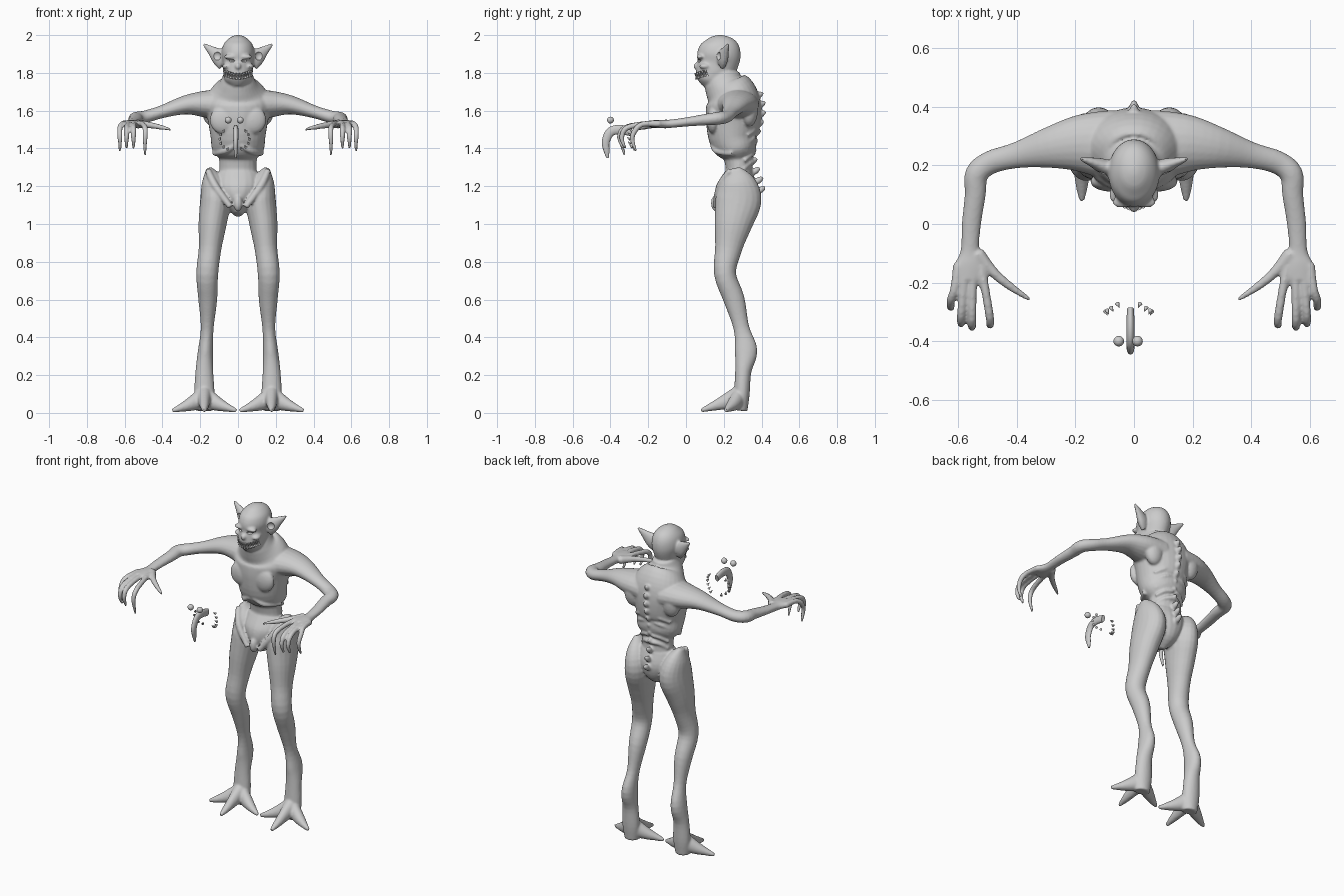
import bpy, bmesh, math
from mathutils import Vector, Matrix

default_cube = bpy.data.objects.get("Cube")
if default_cube:
    bpy.data.objects.remove(default_cube, do_unlink=True)

skin = bpy.data.materials.new("grey_skin")
skin.use_nodes = True
skin.diffuse_color = (0.6, 0.6, 0.6, 1)
skin.node_tree.nodes["Principled BSDF"].inputs["Base Color"].default_value = skin.diffuse_color

X, Y, Z = Vector((1, 0, 0)), Vector((0, 1, 0)), Vector((0, 0, 1))
SIDES = (1, -1)


def spline(points, steps):
    """Smooth interpolation through tuples (x, y, z, width, depth)."""
    pts = [points[0], *points, points[-1]]
    out = []
    for p, q, r, s in zip(pts, pts[1:], pts[2:], pts[3:]):
        for k in range(steps):
            t = k / steps
            out.append([0.5 * (2 * b + (c - a) * t + (2 * a - 5 * b + 4 * c - d) * t * t
                               + (3 * b - a - 3 * c + d) * t ** 3)
                        for a, b, c, d in zip(p, q, r, s)])
    out.append(list(points[-1]))
    return out


def tube(bm, points, ref=Z, side=1, steps=4, sides=20):
    """Loft ellipses along a path; ref sets the direction of the depth axis."""
    path = spline([(p[0] * side, *p[1:], *p[3:4] * (5 - len(p))) for p in points], steps)
    centres = [Vector(p[:3]) for p in path]
    rings = []
    for i, p in enumerate(path):
        tangent = centres[min(i + 1, len(path) - 1)] - centres[max(i - 1, 0)]
        tangent.normalize()
        u = ref.cross(tangent).normalized()
        v = tangent.cross(u)
        ring = []
        for k in range(sides):
            a = math.tau * k / sides
            ring.append(bm.verts.new(centres[i] + u * max(p[3], 0.003) * math.cos(a)
                                     + v * max(p[4], 0.003) * math.sin(a)))
        rings.append(ring)
    for lower, upper in zip(rings, rings[1:]):
        for k in range(sides):
            n = (k + 1) % sides
            bm.faces.new((lower[k], lower[n], upper[n], upper[k]))
    bm.faces.new(rings[0][::-1])
    bm.faces.new(rings[-1])


def blob(bm, centre, radii, tilt=0):
    matrix = Matrix.Translation(centre) @ Matrix.Rotation(tilt, 4, "X") @ Matrix.Diagonal((*radii, 1))
    bmesh.ops.create_uvsphere(bm, u_segments=20, v_segments=12, radius=1, matrix=matrix)


def spike(bm, base, direction, radius, length):
    turn = Vector(direction).to_track_quat("Z", "Y").to_matrix().to_4x4()
    matrix = Matrix.Translation(base) @ turn @ Matrix.Translation((0, 0, length / 2))
    bmesh.ops.create_cone(bm, cap_ends=True, segments=8, radius1=radius,
                          radius2=radius * 0.1, depth=length, matrix=matrix)


def make_object(name, bm):
    bmesh.ops.recalc_face_normals(bm, faces=bm.faces)
    mesh = bpy.data.meshes.new(name)
    bm.to_mesh(mesh)
    bm.free()
    mesh.materials.append(skin)
    obj = bpy.data.objects.new(name, mesh)
    bpy.context.collection.objects.link(obj)
    return obj


def smooth(obj):
    bpy.ops.object.select_all(action="DESELECT")
    obj.select_set(True)
    bpy.context.view_layer.objects.active = obj
    bpy.ops.object.shade_smooth_by_angle(angle=math.radians(50))


body = bmesh.new()

# Rib cage and neck, belly, pelvis
tube(body, [(0, .29, 1.34, .09, .06), (0, .275, 1.39, .135, .105), (0, .25, 1.46, .145, .13),
            (0, .25, 1.55, .16, .145), (0, .25, 1.63, .18, .145), (0, .235, 1.69, .155, .135),
            (0, .2, 1.75, .098, .105), (0, .2, 1.81, .07, .085)], Y, sides=32)
tube(body, [(0, .28, 1.2, .11, .08), (0, .28, 1.3, .098, .07), (0, .27, 1.42, .1, .09)], Y)
tube(body, [(0, .23, 1.05, .02, .04), (0, .25, 1.11, .08, .1), (0, .27, 1.19, .125, .11),
            (0, .28, 1.27, .11, .075)], Y)
blob(body, (0, .16, 1.11), (.024, .028, .045))

# Skull, brow, nose and chin
tube(body, [(0, .125, 1.725, .035, .04), (0, .132, 1.755, .068, .077), (0, .145, 1.8, .078, .095),
            (0, .165, 1.85, .08, .11), (0, .175, 1.9, .088, .115), (0, .18, 1.95, .077, .1),
            (0, .18, 1.985, .046, .06), (0, .18, 2.0, .012, .015)], Y, sides=32)
blob(body, (0, .055, 1.835), (.016, .016, .018))

for s in SIDES:
    blob(body, (s * .04, .075, 1.885), (.036, .02, .013))
    blob(body, (s * .06, .1, 1.835), (.025, .03, .015))
    blob(body, (s * .075, .145, 1.55), (.075, .035, .075))
    blob(body, (s * .13, .335, 1.6), (.06, .045, .085))
    # Pointed ear
    tube(body, [(.07, .185, 1.865, .022, .055), (.1, .195, 1.885, .027, .047),
                (.14, .21, 1.918, .017, .026), (.182, .222, 1.952, .006, .007)], Z, s)
    # Arm
    tube(body, [(.08, .27, 1.63, .12, .085), (.18, .275, 1.635, .1, .07), (.28, .262, 1.63, .073, .05),
                (.4, .235, 1.595, .045, .034), (.49, .21, 1.568, .04, .033),
                (.537, .17, 1.56, .04, .034), (.542, .1, 1.552, .036, .03),
                (.555, 0, 1.54, .033, .024), (.56, -.09, 1.53, .032, .022),
                (.56, -.14, 1.53, .054, .022), (.565, -.19, 1.53, .045, .018)], Z, s)
    # Fingers and thumb
    for knuckle, x, y, z in ((.6, .625, -.285, 1.385), (.576, .59, -.34, 1.4),
                             (.55, .553, -.352, 1.4), (.525, .492, -.345, 1.365)):
        tube(body, [(knuckle, -.14, 1.53, .018), ((knuckle + x) / 2, -.22, 1.53, .015),
                    (x, y + .025, 1.508, .015), (x, y, 1.455, .013), (x, y + .02, z, .007)],
             X, s, sides=12)
    tube(body, [(.535, -.1, 1.53, .025), (.48, -.165, 1.525, .018), (.42, -.215, 1.515, .014),
                (.355, -.258, 1.5, .007)], Z, s, sides=12)
    # Leg
    tube(body, [(.155, .265, 1.295, .015, .025), (.135, .275, 1.23, .058, .09),
                (.12, .278, 1.13, .08, .122), (.135, .25, 1.0, .074, .1), (.148, .225, .87, .06, .072),
                (.163, .207, .735, .058, .058), (.16, .255, .6, .05, .056), (.163, .293, .45, .034, .042),
                (.172, .318, .33, .04, .06), (.178, .303, .22, .047, .043), (.178, .295, .1, .054, .042),
                (.178, .285, .012, .045, .04)], Y, s)
    # Splayed toes
    tube(body, [(.178, .29, .09, .045, .06), (.178, .2, .055, .03, .038), (.178, .13, .03, .021, .021),
                (.178, .08, .013, .009, .01)], Z, s)
    for t in SIDES:
        tube(body, [(.178 + t * reach, y, z, w, h) for reach, y, z, w, h in
                    ((0, .285, .08, .04, .06), (.075, .25, .045, .033, .036),
                     (.13, .225, .025, .021, .02), (.17, .21, .012, .009, .01))], Z, s)
    # Hip ridge and lower rib edge
    tube(body, [(.16, .235, 1.285, .016), (.12, .18, 1.2, .02), (.04, .155, 1.09, .016)], Y, s)
    tube(body, [(.015, .14, 1.42, .014), (.07, .165, 1.385, .016), (.125, .25, 1.375, .016)], Z, s)
    # Back ribs
    for i in range(5):
        z, f = 1.31 + i * .045, .75 + i * .06
        tube(body, [(.01, .36, z + .02, .012), (.07 * f, .25 + .115 * f, z + .01, .012),
                    (.12 * f, .24 + .085 * f, z - .02, .01)], Z, s, sides=10)

# Spine knobs
for i in range(11):
    z = 1.68 - i * .05
    y = .372 + .025 * math.cos((1.6 - z) * math.tau / .45)
    blob(body, (0, y, z), (.016, .032, .017), math.radians(35))

# Cutters: eye sockets, ear hollows and the grin
cut = bmesh.new()
for s in SIDES:
    blob(cut, (s * .038, .058, 1.864), (.022, .022, .009))
    blob(cut, (s * .115, .165, 1.89), (.025, .02, .025))


def jaw(angle, depth=.09):
    return Vector((.072 * math.sin(angle), .14 - depth * math.cos(angle),
                   1.782 + .02 * math.sin(angle) ** 2))


tube(cut, [(*jaw(a / 4), .012, .017) for a in range(-5, 6)], Z, sides=12)
cutter = make_object("feature_cutter", cut)
cutter.hide_render = True

# Fuse the parts into one skin, then cut the face
base = make_object("creature_body", body)
remesh = base.modifiers.new("fuse", "REMESH")
remesh.mode = "VOXEL"
remesh.voxel_size = 0.0065
relax = base.modifiers.new("relax", "SMOOTH")
relax.factor, relax.iterations = 0.5, 4
carve = base.modifiers.new("carve", "BOOLEAN")
carve.operation, carve.object = "DIFFERENCE", cutter
graph = bpy.context.evaluated_depsgraph_get()
fused = bpy.data.meshes.new_from_object(base.evaluated_get(graph))
base.modifiers.clear()
base.data = fused
bpy.data.objects.remove(cutter, do_unlink=True)
smooth(base)

# Grinning teeth
teeth = bmesh.new()
for i in range(-5, 6):
    root = jaw(i * .23, .088)
    spike(teeth, root + Z * .017, -Z, .008, .024)
    spike(teeth, jaw((i + .5) * .23, .086) - Z * .017, Z, .007, .022)
smooth(make_object("grin_teeth", teeth))

# Loose eyeballs, tongue and tooth arcs hovering in front
eyes = bmesh.new()
for s in SIDES:
    blob(eyes, (-.02 + s * .032, -.4, 1.55), (.018, .018, .018))
smooth(make_object("loose_eyes", eyes))

tongue = bmesh.new()
tube(tongue, [(-.012, -.29, 1.487, .022, .012), (-.012, -.35, 1.5, .025, .014),
              (-.012, -.4, 1.487, .024, .014), (-.012, -.425, 1.435, .021, .013),
              (-.012, -.42, 1.385, .015, .01), (-.012, -.415, 1.35, .006, .005)], X)
smooth(make_object("loose_tongue", tongue))

loose = bmesh.new()
for s in SIDES:
    for i in range(6):
        a = math.radians(50 - i * 25)
        root = Vector((-.018 + s * (.025 + .055 * math.cos(a)), -.262 - .035 * math.cos(a),
                       1.448 + .055 * math.sin(a)))
        spike(loose, root, (-s * .3, -.6, .5), .008, .02)
smooth(make_object("loose_teeth", loose))
